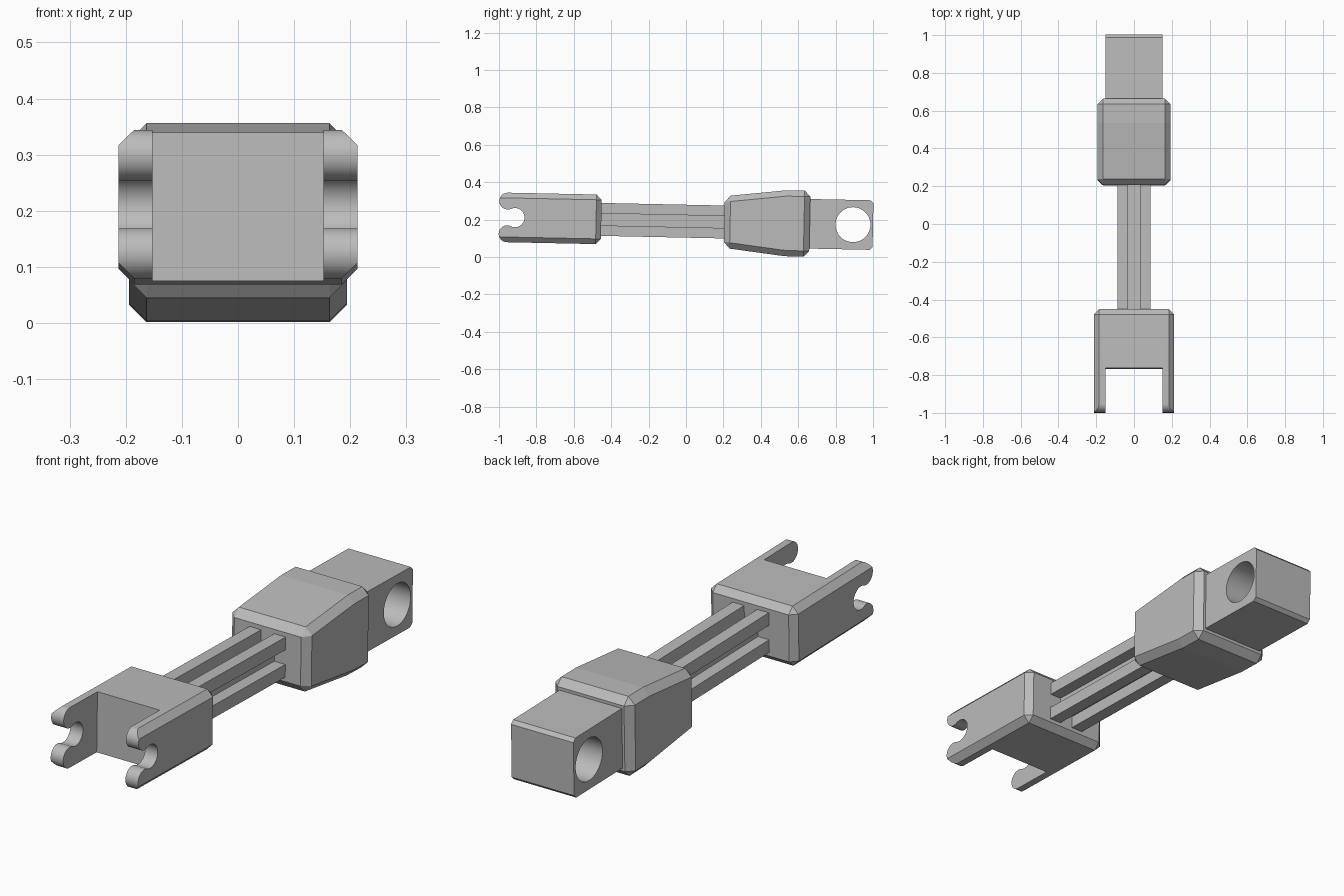
import bpy, bmesh, math
from mathutils import Matrix

cube = bpy.data.objects.get("Cube")
if cube:
    bpy.data.objects.remove(cube, do_unlink=True)

grey = bpy.data.materials.new("plain grey")
grey.use_nodes = True
COLOR = (0.5, 0.5, 0.5, 1)
grey.diffuse_color = COLOR
grey.node_tree.nodes["Principled BSDF"].inputs["Base Color"].default_value = COLOR

# The whole link slopes gently down towards the back
TILT = Matrix.Translation((0, 0, 0.1915)) @ Matrix.Rotation(math.radians(-1.2), 4, 'X')


def extrude(name, profile, half_width):
    """Side profile of (y, z) points extruded evenly across x."""
    bm = bmesh.new()
    face = bm.faces.new([bm.verts.new((-half_width, y, z)) for y, z in profile])
    geom = bmesh.ops.extrude_face_region(bm, geom=[face])["geom"]
    verts = [g for g in geom if isinstance(g, bmesh.types.BMVert)]
    bmesh.ops.translate(bm, verts=verts, vec=(2 * half_width, 0, 0))
    bmesh.ops.recalc_face_normals(bm, faces=bm.faces)
    mesh = bpy.data.meshes.new(name)
    bm.to_mesh(mesh)
    bm.free()
    mesh.materials.append(grey)
    obj = bpy.data.objects.new(name, mesh)
    bpy.context.collection.objects.link(obj)
    return obj


def block(name, y0, y1, half_width, z0, z1):
    return extrude(name, [(y0, z0), (y1, z0), (y1, z1), (y0, z1)], half_width)


def arc(cy, cz, r, start, end, steps=16):
    angles = [math.radians(start + (end - start) * i / steps) for i in range(steps + 1)]
    return [(cy + r * math.cos(a), cz + r * math.sin(a)) for a in angles]


def apply(obj, mod):
    bpy.context.view_layer.objects.active = obj
    bpy.ops.object.modifier_apply(modifier=mod.name)


def chamfer(obj, width):
    mod = obj.modifiers.new("chamfer", 'BEVEL')
    mod.width, mod.segments = width, 1
    mod.limit_method, mod.angle_limit = 'ANGLE', math.radians(40)
    apply(obj, mod)


def combine(obj, tool, operation):
    mod = obj.modifiers.new("cut", 'BOOLEAN')
    mod.object, mod.operation, mod.solver = tool, operation, 'EXACT'
    apply(obj, mod)
    bpy.data.objects.remove(tool, do_unlink=True)


# Fork: chamfered block trimmed to hooked prongs, with a gap between them
H = 0.1325
fork = block("fork", -1.2, -0.453, 0.213, -H, H)
chamfer(fork, 0.028)
lobe_r, lobe_y, slot_y = 0.045, -0.955, -0.915
lobe_z = H - lobe_r
reach = math.hypot(slot_y - lobe_y, lobe_z)
meet = math.degrees(math.atan2(lobe_z, lobe_y - slot_y))
upper = [(-0.3, H + 0.02), (lobe_y, H + 0.02)]
upper += arc(lobe_y, lobe_z, lobe_r, 90, 180 + meet, 20)
upper += arc(slot_y, 0, reach - lobe_r, meet, 0)[1:]
lower = [(y, -z) for y, z in reversed(upper[:-1])]
combine(fork, extrude("hook_cutter", upper + lower, 0.4), 'INTERSECT')
combine(fork, block("gap_cutter", -1.3, -0.765, 0.152, -0.3, 0.3), 'DIFFERENCE')

# Shaft: four corner rods around a square core
INNER, OUTER = 0.032, 0.088
parts = [fork, block("shaft_core", -0.47, 0.22, 0.034, -0.034, 0.034)]
for side, sx in (("left", 1), ("right", -1)):
    for level, z0 in (("upper", INNER), ("lower", -OUTER)):
        rod = block(f"{level}_{side}_rod", -0.47, 0.22, (OUTER - INNER) / 2,
                    z0, z0 + OUTER - INNER)
        rod.data.transform(Matrix.Translation((sx * (OUTER + INNER) / 2, 0, 0)))
        parts.append(rod)

# Collar: flaring chamfered body
flare = [(0.205, 0.138), (0.53, 0.176), (0.662, 0.177)]
collar = extrude("collar", flare + [(y, -z) for y, z in reversed(flare)], 0.194)
chamfer(collar, 0.031)
parts.append(collar)

# Eye block: end edges eased, round hole across
C = 0.015
eye = extrude("eye_block", [(0.6, -H), (1 - C, -H), (1, C - H), (1, H - C), (1 - C, H), (0.6, H)], 0.152)
combine(eye, extrude("hole_cutter", arc(0.893, 0, 0.0935, 0, 352.5, 47), 0.3), 'DIFFERENCE')
parts.append(eye)

for obj in parts:
    obj.data.transform(TILT)
    bpy.ops.object.select_all(action='DESELECT')
    obj.select_set(True)
    bpy.context.view_layer.objects.active = obj
    bpy.ops.object.shade_smooth_by_angle(angle=math.radians(20))

# Keep the flared faces of the collar flat
for poly in collar.data.polygons:
    poly.use_smooth = False
